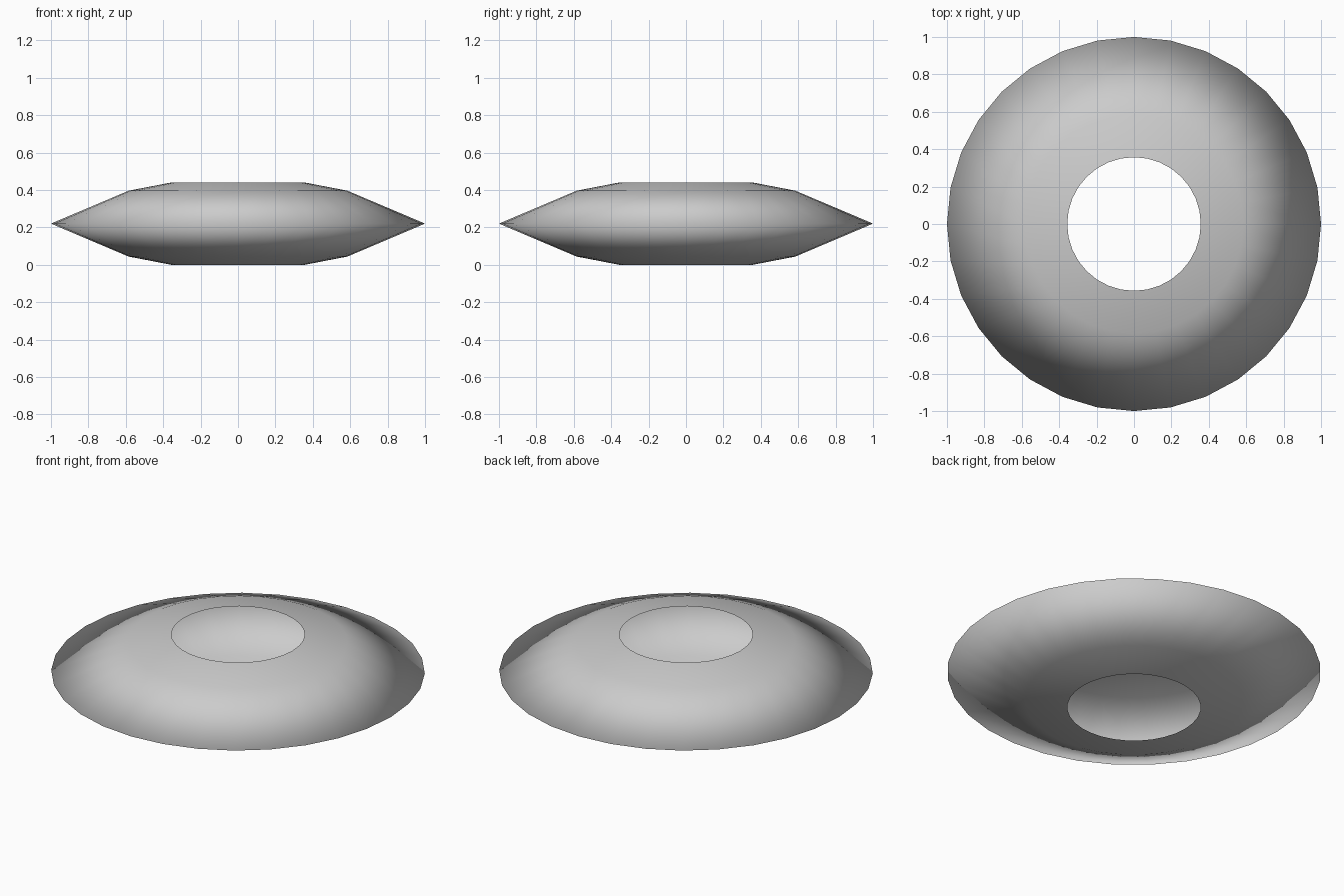
import bpy, bmesh, math

if "Cube" in bpy.data.objects:
    bpy.data.objects.remove(bpy.data.objects["Cube"])

SIDES = 32
# Half profile (radius, height), open at both ends: thin hollow shell
PROFILE = [(0.357, 0.0), (0.585, 0.044), (1.0, 0.22), (0.585, 0.396), (0.357, 0.44)]

# Revolve the profile into rings
bm = bmesh.new()
rings = []
for r, z in PROFILE:
    angles = [2 * math.pi * i / SIDES for i in range(SIDES)]
    rings.append([bm.verts.new((r * math.cos(a), r * math.sin(a), z)) for a in angles])

# Skin neighbouring rings with quads
for lower, upper in zip(rings, rings[1:]):
    for i in range(SIDES):
        j = (i + 1) % SIDES
        bm.faces.new((lower[i], lower[j], upper[j], upper[i])).smooth = True

# Lens-shaped ring shell
mesh = bpy.data.meshes.new("ring_shell")
bm.to_mesh(mesh)
bm.free()
bpy.context.collection.objects.link(bpy.data.objects.new("ring_shell", mesh))
